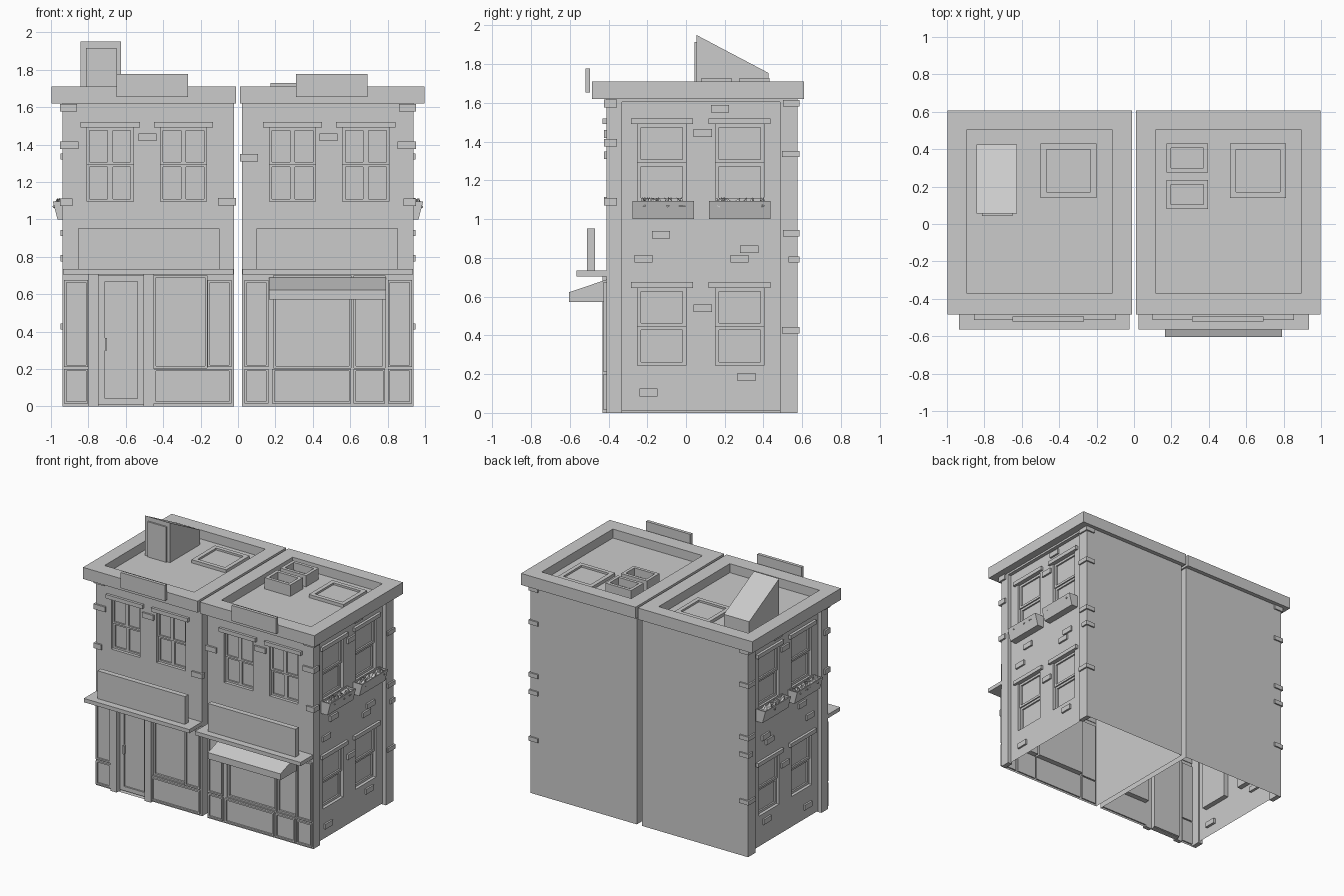
import bpy, bmesh, math, random
from mathutils import Vector, Matrix

if "Cube" in bpy.data.objects:
    bpy.data.objects.remove(bpy.data.objects["Cube"])
random.seed(4)

# Plane mappings: u = across, v = up, d = outward from the surface
FRONT = lambda u, v, d: (u, -0.41 - d, v)
SIDE = lambda u, v, d: (0.91 + d, u, v)
TOP = lambda u, v, d: (u, v, d)
BACK = lambda u, v, d: (u, 0.575 + d, v)
PARTY = lambda u, v, d: (0.022 - d, u, v)


def finish(name, bm, s):
    for v in bm.verts:
        v.co.x *= s
    bmesh.ops.recalc_face_normals(bm, faces=bm.faces)
    me = bpy.data.meshes.new(name)
    bm.to_mesh(me)
    bm.free()
    ob = bpy.data.objects.new(name, me)
    bpy.context.collection.objects.link(ob)
    return ob


def solid(name, rings, s):
    """Loft equal-length rings and cap both ends."""
    bm = bmesh.new()
    R = [[bm.verts.new(p) for p in r] for r in rings]
    n = len(R[0])
    for a, b in zip(R, R[1:]):
        for i in range(n):
            j = (i + 1) % n
            bm.faces.new((a[i], a[j], b[j], b[i]))
    bm.faces.new(R[0])
    bm.faces.new(R[-1])
    return finish(name, bm, s)


def ring(P, r, d, inset=0):
    u0, u1, v0, v1 = r[0] + inset, r[1] - inset, r[2] + inset, r[3] - inset
    return [P(u0, v0, d), P(u1, v0, d), P(u1, v1, d), P(u0, v1, d)]


def block(name, P, r, d0, d1, s):
    return solid(name, [ring(P, r, d0), ring(P, r, d1)], s)


def panel(name, P, r, d0, d1, border, recess, s):
    """Block whose outer face has a sunken centre."""
    return solid(name, [ring(P, r, d0), ring(P, r, d1), ring(P, r, d1, border),
                        ring(P, r, d1 - recess, border)], s)


def wall(name, P, r, holes, depth, s):
    """Single-skin wall with rectangular openings and their reveals."""
    bm = bmesh.new()
    us = sorted({r[0], r[1], *[x for h in holes for x in h[:2]]})
    vs = sorted({r[2], r[3], *[x for h in holes for x in h[2:]]})
    for a, b in zip(us, us[1:]):
        for c, d in zip(vs, vs[1:]):
            m, k = (a + b) / 2, (c + d) / 2
            if not any(h[0] < m < h[1] and h[2] < k < h[3] for h in holes):
                bm.faces.new([bm.verts.new(p) for p in ring(P, (a, b, c, d), 0)])
    for h in holes:
        o, i = ring(P, h, 0), ring(P, h, -depth)
        for k in range(4):
            j = (k + 1) % 4
            bm.faces.new([bm.verts.new(p) for p in (o[k], o[j], i[j], i[k])])
    bmesh.ops.remove_doubles(bm, verts=bm.verts, dist=1e-5)
    return finish(name, bm, s)


def window(name, P, r, cols, border, s):
    """Two sashes set in an opening, the lower one deeper, plus a lintel."""
    u0, u1, v0, v1 = r
    mid, w = (v0 + v1) / 2, (u1 - u0) / cols
    for k, (a, b, d) in enumerate(((v0, mid, -0.024), (mid, v1, -0.014))):
        for c in range(cols):
            panel(name + "_sash", P, (u0 + c * w, u0 + c * w + w, a, b),
                  -0.04, d, border, 0.012, s)
    block(name + "_lintel", P, (u0 - 0.035, u1 + 0.035, v1, v1 + 0.03), -0.005, 0.02, s)


def flower_box(name, y0, y1, s):
    def r(z, x, i=0):
        return [(0.905 + i, y0 + i, z), (x - i, y0 + i, z), (x - i, y1 - i, z), (0.905 + i, y1 - i, z)]
    solid(name, [r(1.0, 0.965), r(1.095, 0.99), r(1.095, 0.99, 0.008), r(1.08, 0.987, 0.008)], s)
    bm = bmesh.new()
    for i in range(14):  # leafy shards
        m = Matrix.Translation((random.uniform(0.93, 0.97), random.uniform(y0 + 0.03, y1 - 0.03), 1.09)) \
            @ Matrix.Rotation(random.uniform(-0.7, 0.7), 4, 'X') @ Matrix.Rotation(random.uniform(0, 3), 4, 'Z')
        bmesh.ops.create_cone(bm, segments=4, radius1=0.025, radius2=0, depth=0.05, cap_ends=True, matrix=m)
    finish(name + "_plants", bm, s)


front_wins = [(0.168, 0.415, 1.095, 1.49), (0.56, 0.807, 1.095, 1.49)]
side_wins = [(y, y + 0.25, z, z + 0.4) for y in (-0.25, 0.152) for z in (0.245, 1.09)]
side_bricks = [(0.13, 1.55), (0.04, 1.425), (-0.175, 0.9), (0.28, 0.825), (0.23, 0.775),
               (-0.265, 0.775), (0.04, 0.52), (0.265, 0.165), (-0.24, 0.085)]

for s, n in ((1, "right"), (-1, "left")):
    # Shopfront openings differ between the two buildings
    if s > 0:
        shop = [(0.19, 0.605, 0.205, 0.70), (0.62, 0.785, 0.205, 0.70)]
    else:
        shop = [(0.505, 0.745, 0.0, 0.70), (0.165, 0.45, 0.205, 0.70)]

    # Shell walls
    wall(n + "_front_wall", FRONT, (0.022, 0.938, 0, 1.62), shop + front_wins, 0.04, s)
    wall(n + "_side_wall", SIDE, (-0.41, 0.575, 0.01, 1.62), side_wins, 0.04, s)
    wall(n + "_back_wall", BACK, (0.022, 0.938, 0, 1.62), [], 0, s)
    wall(n + "_party_wall", PARTY, (-0.41, 0.575, 0, 1.62), [], 0, s)
    for y0, y1 in ((-0.41, -0.33), (0.485, 0.575)):
        block(n + "_corner_pier", SIDE, (y0, y1, 0, 1.62), -0.01, 0.028, s)
    block(n + "_side_top_band", SIDE, (-0.33, 0.485, 1.605, 1.62), -0.01, 0.028, s)

    # Cornice with sunken roof
    o, i = (0.01, 0.998, -0.485, 0.608), (0.118, 0.892, -0.372, 0.505)
    solid(n + "_cornice_roof", [ring(TOP, o, 1.62), ring(TOP, o, 1.71),
                                ring(TOP, i, 1.71), ring(TOP, i, 1.64)], s)

    # Ledge and blank sign boards
    block(n + "_shop_ledge", TOP, (0.025, 0.935, -0.565, -0.405), 0.705, 0.735, s)
    block(n + "_sign_board", TOP, (0.1, 0.855, -0.512, -0.47), 0.735, 0.952, s)
    sx = 0.31 if s > 0 else 0.268
    block(n + "_top_board", TOP, (sx, sx + 0.382, -0.52, -0.495), 1.655, 1.777, s)

    # Windows and flower boxes
    for r in front_wins:
        window(n + "_front_window", FRONT, r, 2, 0.014, s)
    for r in side_wins:
        window(n + "_side_window", SIDE, r, 1, 0.018, s)
    for y in (-0.275, 0.118):
        flower_box(n + "_flower_box", y, y + 0.317, s)

    # Loose bricks on the side, front and corners
    for y, z in side_bricks:
        block(n + "_brick", SIDE, (y, y + 0.093, z, z + 0.04), -0.02, 0.014, s)
    block(n + "_brick", FRONT, (0.435, 0.532, 1.42, 1.46), -0.02, 0.014, s)
    z = 1.31 if s > 0 else 1.075
    block(n + "_brick", FRONT, (0.012, 0.107, z, z + 0.04), -0.02, 0.014, s)
    for x, z in ((0.86, 1.577), (0.852, 1.375), (0.885, 1.07)):
        block(n + "_corner_brick", TOP, (x, 0.952, -0.424, -0.357), z, z + 0.04, s)
    for y, z in ((0.5, 1.582), (0.495, 1.32), (0.5, 0.91), (0.53, 0.775), (0.495, 0.41)):
        block(n + "_corner_brick", TOP, (0.87, 0.95, y, 0.586), z, z + 0.033, s)

    # Shopfront pilaster panels, display glass and bulkheads
    low, high = (0.015, 0.2), (0.21, 0.675)
    cells = [(0.802, 0.93, *low), (0.802, 0.93, *high), (0.035, 0.162, *high)]
    if s > 0:
        cells += [(0.035, 0.162, *low), (0.182, 0.605, *low), (0.618, 0.787, *low)]
        glass = shop
    else:
        cells += [(0.035, 0.45, *low)]
        glass = shop[1:]
    for r in cells:
        panel(n + "_shop_panel", FRONT, r, -0.01, 0.016, 0.012, 0.012, s)
    for r in glass:
        panel(n + "_display_window", FRONT, r, -0.045, -0.012, 0.012, 0.015, s)

# Door with posts and handle (left shop)
panel("shop_door", FRONT, (0.505, 0.745, 0.008, 0.70), -0.045, -0.02, 0.033, 0.012, -1)
for x in (0.45, 0.745):
    block("door_post", FRONT, (x, x + 0.055, 0, 0.705), -0.01, 0.022, -1)
block("door_handle", FRONT, (0.7, 0.712, 0.3, 0.365), -0.025, -0.002, -1)

# Awning (right shop)
prof = [(-0.405, 0.69), (-0.605, 0.622), (-0.605, 0.572), (-0.405, 0.572)]
solid("awning", [[(x, y, z) for y, z in prof] for x in (0.165, 0.79)], 1)

# Roof skylights
for s, x in ((1, 0.513), (-1, 0.2)):
    panel("skylight", TOP, (x, x + 0.3, 0.14, 0.43), 1.63, 1.665, 0.032, 0.015, s)
# Roof vents (right)
for y in (0.08, 0.275):
    panel("roof_vent", TOP, (0.173, 0.396, y, y + 0.155), 1.63, 1.728, 0.024, 0.06, 1)
# Roof stair hut (left)
prof = [(0.055, 1.63), (0.425, 1.63), (0.425, 1.755), (0.055, 1.95)]
solid("stair_hut", [[(x, y, z) for y, z in prof] for x in (0.625, 0.843)], -1)
block("stair_hut_door", TOP, (0.65, 0.813, 0.043, 0.06), 1.635, 1.915, -1)
